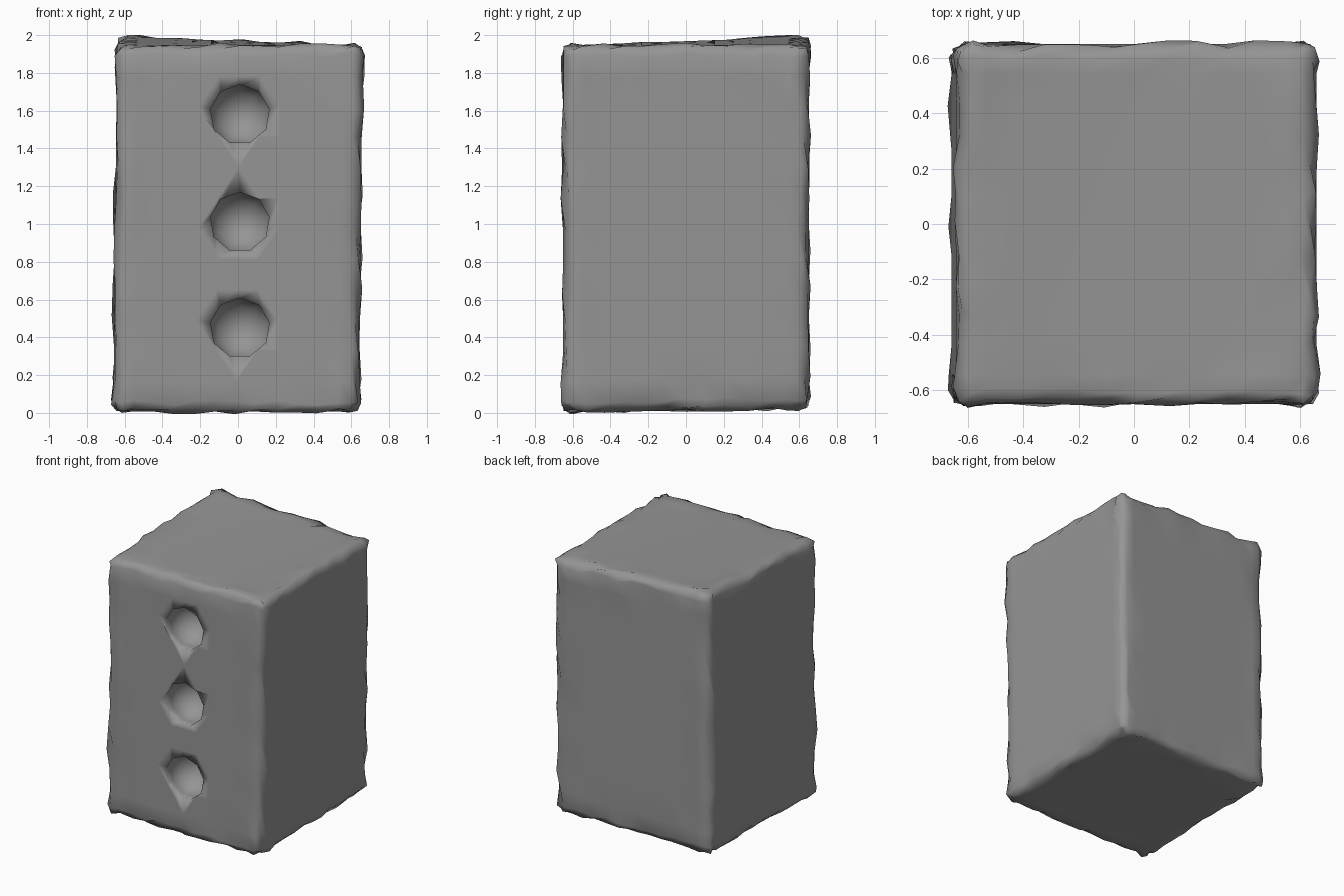
import bpy, bmesh, random
from mathutils import Vector, Matrix

random.seed(7)
if "Cube" in bpy.data.objects:
    bpy.data.objects.remove(bpy.data.objects["Cube"], do_unlink=True)

grey = bpy.data.materials.new("stone grey")
grey.use_nodes = True
colour = (0.3, 0.3, 0.3, 1)
grey.diffuse_color = colour
grey.node_tree.nodes["Principled BSDF"].inputs["Base Color"].default_value = colour

HALF, BOTTOM, TOP = 0.65, 0.015, 1.945


def make_object(name, bm):
    mesh = bpy.data.meshes.new(name)
    bm.to_mesh(mesh)
    bm.free()
    mesh.materials.append(grey)
    obj = bpy.data.objects.new(name, mesh)
    bpy.context.collection.objects.link(obj)
    return obj


# Block with a subdivided surface and rounded edges
bm = bmesh.new()
size = Vector((2 * HALF, 2 * HALF, TOP - BOTTOM))
bmesh.ops.create_cube(bm, size=1, matrix=Matrix.Translation((0, 0, (TOP + BOTTOM) / 2))
                      @ Matrix.Diagonal(size).to_4x4())
bmesh.ops.subdivide_edges(bm, edges=bm.edges[:], cuts=11, use_grid_fill=True)
corners = [e for e in bm.edges if e.calc_face_angle(0) > 1]
bmesh.ops.bevel(bm, geom=corners, offset=0.05, segments=2, profile=0.5, affect='EDGES')

# Worn edges, a slight lean and a raised back right top corner
for v in bm.verts:
    x, y, z = v.co
    near = sum(d < 0.06 for d in (HALF - abs(x), HALF - abs(y), min(z - BOTTOM, TOP - z)))
    if near > 1:
        v.co += Vector([random.uniform(-0.014, 0.014) for _ in range(3)])
    height = z / TOP
    v.co.x += 0.02 * (height - 0.5)
    v.co.z += height * 0.05 * (HALF - x) * (y + HALF) / (4 * HALF * HALF)
    v.co.z += (1 - height) * 0.015 * y
block = make_object("stone_block", bm)

# Round hollows down the front
cutters = bmesh.new()
for z in (0.45, 1.01, 1.58):
    bmesh.ops.create_uvsphere(cutters, u_segments=9, v_segments=8, radius=0.17,
                              matrix=Matrix.Translation((0.01, -0.59, z))
                              @ Matrix.Rotation(1.5708, 4, 'X'))
hollows = make_object("hollow_cutters", cutters)
hollows.hide_render = True
hollows.hide_viewport = True
cut = block.modifiers.new("hollows", 'BOOLEAN')
cut.operation = 'DIFFERENCE'
cut.solver = 'EXACT'
cut.object = hollows

block.data.polygons.foreach_set("use_smooth", [True] * len(block.data.polygons))
hollows.data.polygons.foreach_set("use_smooth", [True] * len(hollows.data.polygons))
